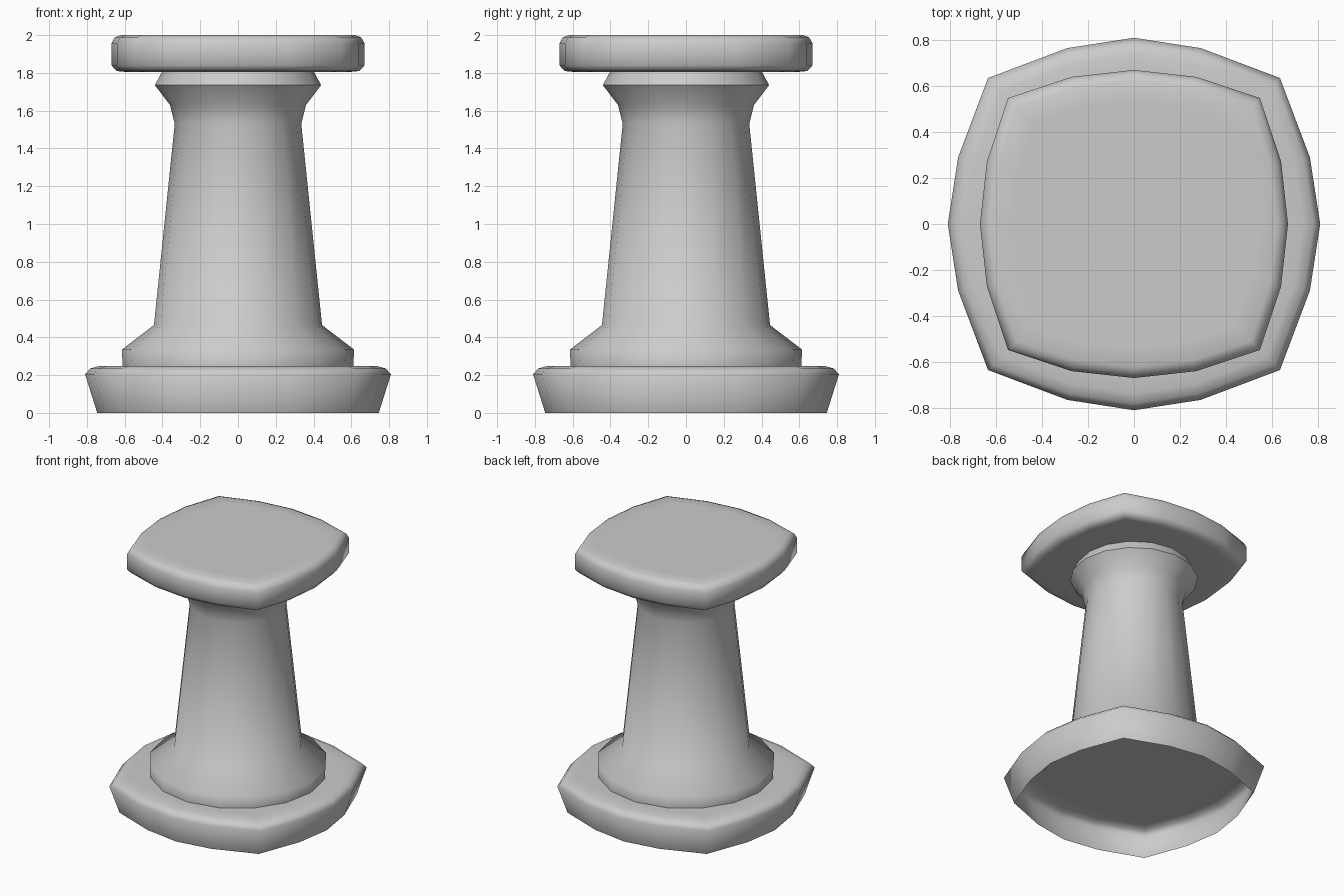
import bpy, bmesh, math

cube = bpy.data.objects.get("Cube")
if cube:
    bpy.data.objects.remove(cube, do_unlink=True)

stone = bpy.data.materials.new("pale grey stone")
stone.use_nodes = True
COLOR = (0.6, 0.6, 0.6, 1)
stone.diffuse_color = COLOR
stone.node_tree.nodes["Principled BSDF"].inputs["Base Color"].default_value = COLOR


def bowed_square(corner, shoulder, middle):
    """Sixteen-point outline: a square with outward-bowed sides."""
    side = [(corner, -corner), (shoulder[0], -shoulder[1]),
            (middle, 0), shoulder]
    points = []
    for _ in range(4):
        points += side
        side = [(-y, x) for x, y in side]
    return points


def circle(sides):
    return [(math.cos(math.tau * i / sides), math.sin(math.tau * i / sides))
            for i in range(sides)]


def loft(name, outline, rings, cap_bottom=True):
    """Stack scaled copies of an outline; rings are (scale, height)."""
    bm = bmesh.new()
    loops = [[bm.verts.new((x * s, y * s, z)) for x, y in outline]
             for s, z in rings]
    n = len(outline)
    for low, high in zip(loops, loops[1:]):
        for i in range(n):
            j = (i + 1) % n
            bm.faces.new((low[i], low[j], high[j], high[i]))
    bm.faces.new(loops[-1])
    if cap_bottom:
        bm.faces.new(loops[0][::-1])
    mesh = bpy.data.meshes.new(name)
    bm.to_mesh(mesh)
    bm.free()
    mesh.materials.append(stone)
    obj = bpy.data.objects.new(name, mesh)
    bpy.context.collection.objects.link(obj)
    bpy.ops.object.select_all(action='DESELECT')
    obj.select_set(True)
    bpy.context.view_layer.objects.active = obj
    bpy.ops.object.shade_smooth_by_angle(angle=math.radians(62))
    return obj


# Flared plinth, hollow and open underneath
loft("plinth", bowed_square(0.635, (0.765, 0.29), 0.81),
     [(0.92, 0), (1, 0.205), (0.965, 0.235), (0.91, 0.248), (0.8, 0.248)],
     cap_bottom=False)

# Round column with foot collar and flared neck
loft("column", circle(16),
     [(0.61, 0.243), (0.615, 0.335), (0.445, 0.465), (0.335, 1.53),
      (0.36, 1.63), (0.44, 1.735), (0.4, 1.81)])

# Rounded slab on top
loft("top_slab", bowed_square(0.548, (0.64, 0.27), 0.67),
     [(0.9, 1.806), (0.96, 1.81), (1, 1.84), (1, 1.955),
      (0.975, 1.987), (0.93, 2), (0.8, 2)])
